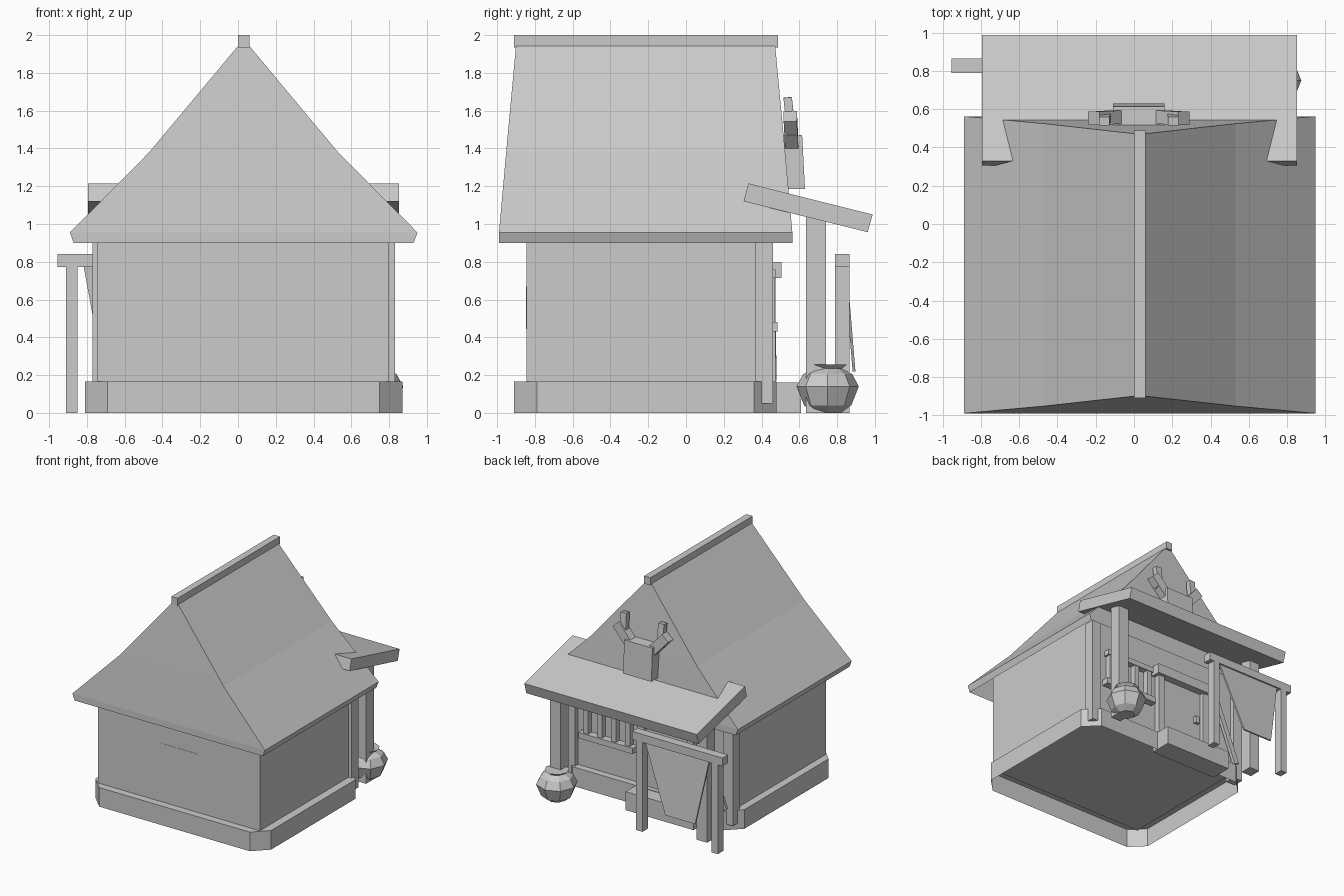
import bpy, bmesh, math
from mathutils import Vector

cube = bpy.data.objects.get("Cube")
if cube:
    bpy.data.objects.remove(cube)

clay = bpy.data.materials.new("plain_grey")
clay.use_nodes = True
GREY = (0.6, 0.6, 0.6, 1)
clay.diffuse_color = GREY
clay.node_tree.nodes["Principled BSDF"].inputs["Base Color"].default_value = GREY

MID = 0.03  # x of the house's centre line


def loft(name, rings, cap_start=True, cap_end=True):
    """Skin a list of rings, with optional end caps."""
    bm = bmesh.new()
    loops = [[bm.verts.new(p) for p in ring] for ring in rings]
    n = len(loops[0])
    for a, b in zip(loops, loops[1:]):
        for i in range(n):
            j = (i + 1) % n
            bm.faces.new((a[i], a[j], b[j], b[i]))
    if cap_start:
        bm.faces.new(loops[0])
    if cap_end:
        bm.faces.new(loops[-1])
    bmesh.ops.recalc_face_normals(bm, faces=bm.faces)
    mesh = bpy.data.meshes.new(name)
    bm.to_mesh(mesh)
    bm.free()
    mesh.materials.append(clay)
    bpy.context.collection.objects.link(bpy.data.objects.new(name, mesh))


def rect(x0, x1, y0, y1, z):
    return [(x0, y0, z), (x1, y0, z), (x1, y1, z), (x0, y1, z)]


def box(name, x, y, z):
    loft(name, [rect(*x, *y, z[0]), rect(*x, *y, z[1])])


def beam(name, start, end, width, depth):
    """Straight bar between two points, its depth running along y."""
    a, b = Vector(start), Vector(end)
    along = (b - a).normalized()
    side = along.cross(Vector((0, 1, 0))).normalized() * width / 2
    out = side.cross(along).normalized() * depth / 2
    corners = [side + out, side - out, -side - out, -side + out]
    loft(name, [[p + c for c in corners] for p in (a, b)])


def octagon(inset, z):
    """Chamfered rectangle for the plinth."""
    x0, x1, y0, y1 = -0.81 + inset, 0.87 - inset, -0.91 + inset, 0.48 - inset
    c = 0.12 - inset * 0.58
    return [(x0 + c, y0, z), (x1 - c, y0, z), (x1, y0 + c, z), (x1, y1 - c, z),
            (x1 - c, y1, z), (x0 + c, y1, z), (x0, y1 - c, z), (x0, y0 + c, z)]


# Hollow plinth shell, walls and front panel
T = 0.165
loft("plinth", [octagon(0, 0), octagon(0, T), octagon(0.12, T)], False, False)
box("walls", (-0.745, 0.80), (-0.845, 0.42), (0.15, 1.06))
box("front_panel", (-0.15, 0.20), (-0.847, -0.84), (0.445, 0.67))

# Main roof, an open shell with a broken slope and leaning gables
roof = []
for z, half, y0, y1 in [(0.90, 0.90, -0.99, 0.563), (0.955, 0.92, -0.99, 0.563),
                        (1.38, 0.50, -0.952, 0.525), (1.945, 0.028, -0.90, 0.472)]:
    roof.append(rect(MID - half, MID + half, y0, y1, z))
loft("main_roof", roof, cap_start=False)
box("ridge_beam", (0, 0.06), (-0.91, 0.488), (1.935, 2.0))

# Porch roof slab
section = [(0.33, 1.215), (0.988, 1.05), (0.962, 0.957), (0.305, 1.12)]
loft("porch_roof", [[(x, y, z) for y, z in section] for x in (-0.795, 0.853)])

# Posts on both sides
for side, label in ((1, "left"), (-1, "right")):
    cx = MID + side * 0.70
    box(label + "_porch_post", (cx - 0.05, cx + 0.05), (0.635, 0.74), (0, 1.08))
    cx = MID + side * 0.755
    box(label + "_corner_post", (cx - 0.045, cx + 0.045), (0.365, 0.46), (0.05, 0.98))

# Gable ornament: block with a forked arm on each side
loft("ornament_block", [rect(-0.11, 0.16, 0.535, 0.63, 1.185),
                        rect(-0.11, 0.16, 0.51, 0.615, 1.47)])
for side, label in ((1, "left"), (-1, "right")):
    def at(dx, y, z):
        return (0.025 + side * dx, y, z)
    beam(label + "_ornament_arm", at(0.10, 0.56, 1.42), at(0.235, 0.552, 1.57), 0.08, 0.07)
    beam(label + "_ornament_prong", at(0.175, 0.56, 1.47), at(0.18, 0.538, 1.67), 0.055, 0.045)

# Doorstep, door and frame
box("doorstep", (-0.50, 0.15), (0.42, 0.61), (0, 0.16))
box("door", (-0.35, 0.08), (0.41, 0.44), (T, 0.73))
for x, label in ((-0.37, "right"), (0.10, "left")):
    box(label + "_door_jamb", (x - 0.03, x + 0.03), (0.41, 0.475), (T, 0.73))
box("door_lintel", (-0.43, 0.16), (0.41, 0.505), (0.715, 0.80))
box("door_handle", (-0.31, -0.27), (0.43, 0.47), (0.42, 0.48))

# Barred window
box("window_sill", (0.17, 0.69), (0.41, 0.485), (0.43, 0.48))
box("window_header", (0.19, 0.67), (0.41, 0.475), (0.715, 0.76))
for i in range(4):
    x = 0.23 + i * 0.133
    box("window_bar_%d" % (i + 1), (x - 0.022, x + 0.022), (0.41, 0.47), (0.47, 0.73))

# Leaning plank beside the door
beam("leaning_plank", (-0.70, 0.465, 0.18), (-0.50, 0.455, 0.70), 0.045, 0.03)

# Drying rack with hanging hide
for x, label in ((-0.88, "right"), (-0.16, "left")):
    box(label + "_rack_post", (x - 0.03, x + 0.03), (0.79, 0.865), (0, 0.78))
box("rack_rail", (-0.955, -0.09), (0.79, 0.865), (0.772, 0.842))
loft("hanging_hide", [rect(-0.82, -0.20, 0.835, 0.85, 0.79),
                      rect(-0.715, -0.43, 0.882, 0.897, 0.22)])

# Faceted pot at the left porch post
pot = [(0.07, 0), (0.125, 0.04), (0.165, 0.14), (0.13, 0.205), (0.075, 0.235), (0.10, 0.255)]
loft("pot", [[(0.71 + r * math.cos(k * math.pi / 4), 0.75 + r * math.sin(k * math.pi / 4), z)
              for k in range(8)] for r, z in pot])
